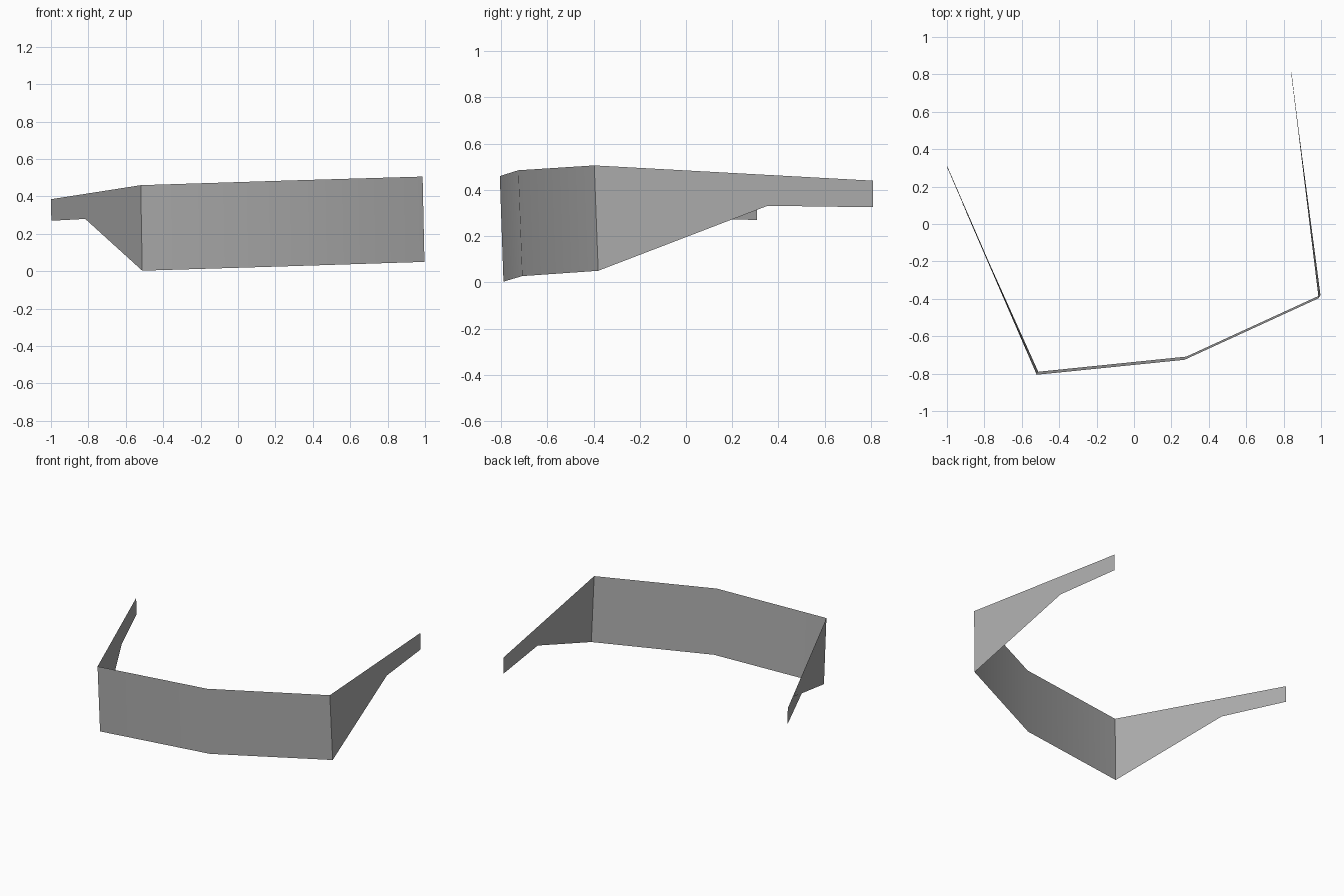
import bpy
from mathutils import Vector

cube = bpy.data.objects.get("Cube")
if cube:
    bpy.data.objects.remove(cube, do_unlink=True)

grey = bpy.data.materials.new("mid grey")
grey.use_nodes = True
colour = (0.42, 0.42, 0.42, 1)
grey.diffuse_color = colour
grey.node_tree.nodes["Principled BSDF"].inputs["Base Color"].default_value = colour


def sheet(name, verts, faces, smooth=False):
    mesh = bpy.data.meshes.new(name)
    mesh.from_pydata([tuple(v) for v in verts], [], faces)
    mesh.materials.append(grey)
    for p in mesh.polygons:
        p.use_smooth = smooth
    mesh.update()
    obj = bpy.data.objects.new(name, mesh)
    bpy.context.collection.objects.link(obj)
    return obj


# Corners of the leaning front band, right to left
tops = [Vector(p) for p in ((-0.52, -0.806, 0.46), (0.27, -0.726, 0.485), (0.987, -0.397, 0.506))]
lows = [Vector(p) for p in ((-0.512, -0.79, 0.003), (0.28, -0.709, 0.027), (0.997, -0.38, 0.05))]

# Front band: two panels with a soft bend
sheet("front_band", tops + lows, [(3, 4, 1, 0), (4, 5, 2, 1)], smooth=True)


def side_arm(side, top, low, tip_top, tip_low):
    # Tapering strip running back from the upper part of the band
    strip_low = top.lerp(low, 0.36)
    faces = [(0, 1, 2, 3)] if side == "right" else [(3, 2, 1, 0)]
    sheet(side + "_arm", [top, strip_low, tip_low, tip_top], faces)

    # Triangular brace just outside the strip
    kink = strip_low.lerp(tip_low, 0.62)
    apex = low + (kink - low) * 1.36
    out = Vector((-0.002 if side == "right" else 0.002, 0, 0))
    faces = [(0, 1, 2)] if side == "left" else [(2, 1, 0)]
    sheet(side + "_brace", [top, low, apex + out], faces)


side_arm("right", tops[0], lows[0], Vector((-1, 0.305, 0.385)), Vector((-0.998, 0.308, 0.27)))
side_arm("left", tops[2], lows[2], Vector((0.84, 0.81, 0.44)), Vector((0.842, 0.81, 0.325)))
